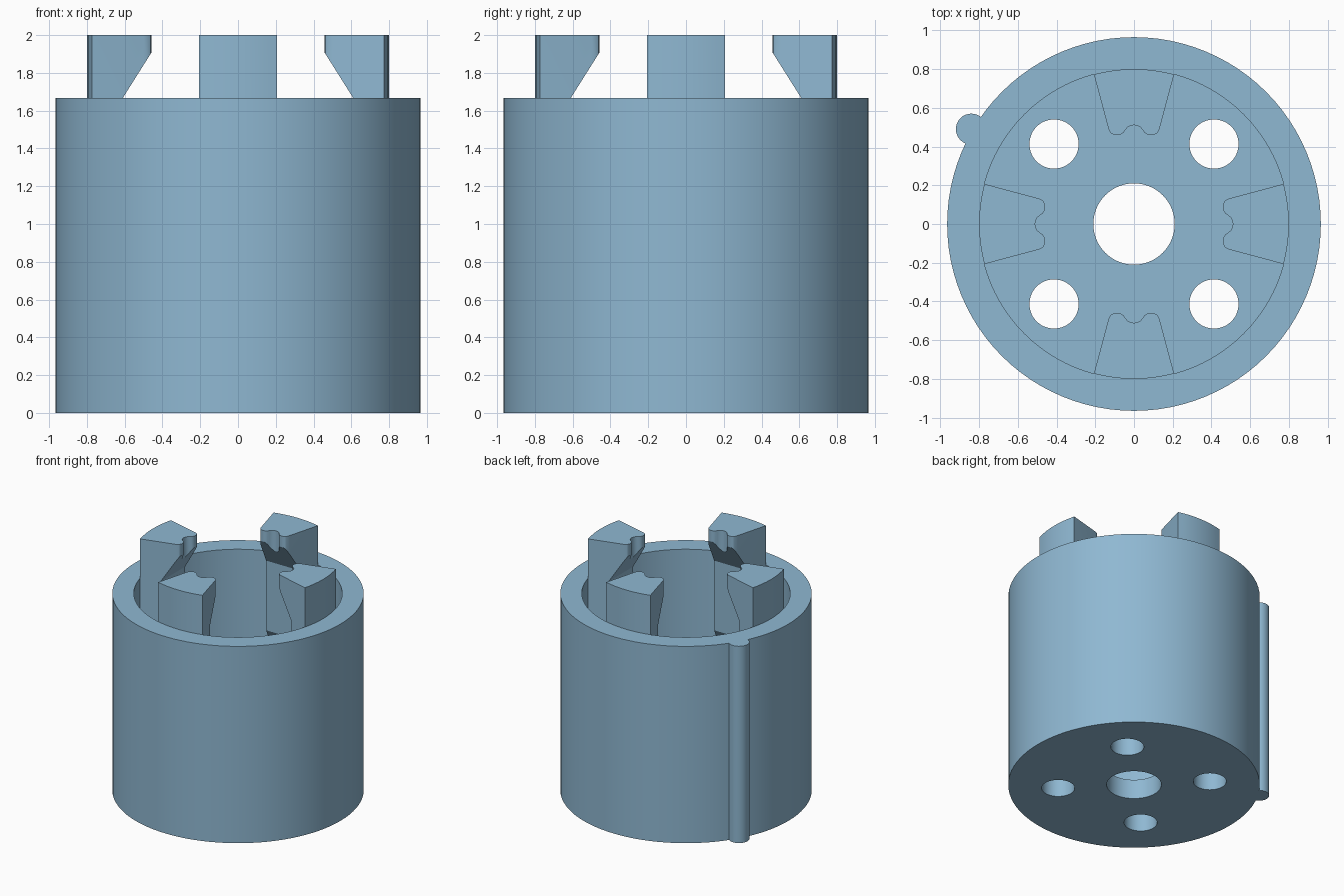
import bpy, bmesh, math
from mathutils import Matrix

if "Cube" in bpy.data.objects:
    bpy.data.objects.remove(bpy.data.objects["Cube"])

blue = bpy.data.materials.new("steel blue")
blue.diffuse_color = (0.275, 0.479, 0.645, 1)
blue.use_nodes = True
blue.node_tree.nodes["Principled BSDF"].inputs["Base Color"].default_value = blue.diffuse_color

RIM, OUTER, INNER, FLOOR = 1.667, 0.965, 0.80, 0.165
SEG = 96


def prism(name, pts, depth, axes):
    """Extrude a closed outline; axes maps (u, v, w) to a 3D point, w from depth[0] to depth[1]."""
    bm = bmesh.new()
    face = bm.faces.new([bm.verts.new(axes(u, v, depth[0])) for u, v in pts])
    move = bm.verts.new(axes(0, 0, depth[1])).co - bm.verts.new(axes(0, 0, depth[0])).co
    new = bmesh.ops.extrude_face_region(bm, geom=[face], use_keep_orig=True)["geom"]
    bmesh.ops.translate(bm, vec=move, verts=[g for g in new if isinstance(g, bmesh.types.BMVert)])
    bmesh.ops.delete(bm, geom=[v for v in bm.verts if not v.link_faces], context="VERTS")
    bmesh.ops.recalc_face_normals(bm, faces=bm.faces)
    mesh = bpy.data.meshes.new(name)
    bm.to_mesh(mesh)
    bm.free()
    mesh.materials.append(blue)
    obj = bpy.data.objects.new(name, mesh)
    bpy.context.collection.objects.link(obj)
    return obj


def cylinder(name, r, z0, z1, x=0, y=0, seg=SEG):
    pts = [(x + r * math.cos(2 * math.pi * i / seg), y + r * math.sin(2 * math.pi * i / seg))
           for i in range(seg)]
    return prism(name, pts, (z0, z1), lambda u, v, w: (u, v, w))


def combine(obj, tool, operation):
    mod = obj.modifiers.new("bool", "BOOLEAN")
    mod.object, mod.operation, mod.solver = tool, operation, "EXACT"
    bpy.context.view_layer.objects.active = obj
    bpy.ops.object.modifier_apply(modifier=mod.name)
    bpy.data.objects.remove(tool)


def smooth(obj):
    bpy.ops.object.select_all(action="DESELECT")
    obj.select_set(True)
    bpy.context.view_layer.objects.active = obj
    bpy.ops.object.shade_smooth_by_angle(angle=math.radians(30))


# Cup with its round key rib on the outside
cup = cylinder("cup", OUTER, 0, RIM)
combine(cup, cylinder("key_rib", 0.08, 0, RIM, -0.84, 0.49, 32), "UNION")
combine(cup, cylinder("cavity", INNER, FLOOR, RIM + 0.2), "DIFFERENCE")

# Centre hole and four smaller holes through the floor
combine(cup, cylinder("centre_hole", 0.21, -0.1, 0.4, seg=64), "DIFFERENCE")
for sx in (-1, 1):
    for sy in (-1, 1):
        combine(cup, cylinder("floor_hole", 0.127, -0.1, 0.4, 0.413 * sx, 0.413 * sy, 48), "DIFFERENCE")
smooth(cup)

# Prong outline: arc on the cup wall, radial sides, two lobes with a groove between
arc = [(INNER * math.cos(math.radians(a)), INNER * math.sin(math.radians(a)))
       for a in (-15, -11.25, -7.5, -3.75, 0, 3.75, 7.5, 11.25, 15)]
half = [(0.50, 0.134), (0.482, 0.128), (0.467, 0.117), (0.46, 0.10), (0.459, 0.085),
        (0.463, 0.068), (0.472, 0.054), (0.486, 0.045), (0.499, 0.034), (0.508, 0.018)]
outline = arc + half + [(0.511, 0)] + [(u, -v) for u, v in reversed(half)]
prong = prism("prong_1", outline, (0.5, 2.0), lambda u, v, w: (u, v, w))

# Side profile: undercut tip, straight inner face, tapered foot
side = [(0.30, 2.159), (0.61, RIM), (0.61, 1.077), (0.80, 0.77), (0.90, 0.608), (0.90, 2.159)]
combine(prong, prism("prong_profile", side, (-0.5, 0.5), lambda u, v, w: (u, w, v)), "INTERSECT")
smooth(prong)

# Four prongs around the axis
for i in range(1, 4):
    copy = prong.copy()
    copy.data = prong.data.copy()
    copy.name = f"prong_{i + 1}"
    copy.data.transform(Matrix.Rotation(i * math.pi / 2, 4, "Z"))
    bpy.context.collection.objects.link(copy)
